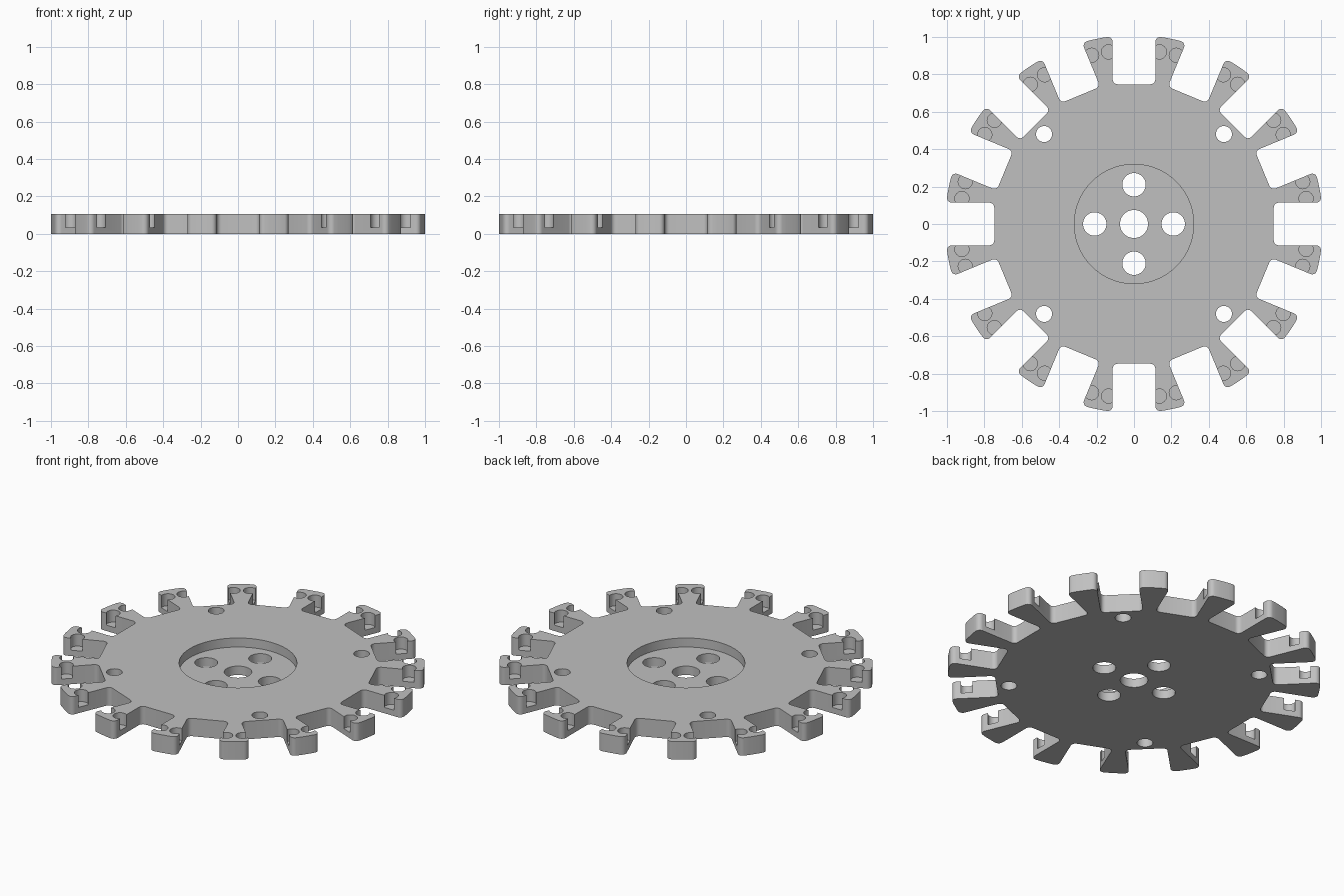
import bpy, bmesh, math
from mathutils import Vector, Matrix

if "Cube" in bpy.data.objects:
    bpy.data.objects.remove(bpy.data.objects["Cube"])

SLOTS = 16          # slots around the rim
HEIGHT = 0.107
R_OUT = 1.01        # tooth tip circle before corner rounding
R_FLOOR = 0.747     # slot floor distance
HALF = 0.114        # half slot width
FILLET = 0.026
POCKET_Z = 0.035
RECESS_Z = 0.053


def polar(radius, angle):
    return Vector((radius * math.cos(angle), radius * math.sin(angle)))


def rounded(prev, p, nxt, r, steps=6):
    """Replace corner p with a circular arc of radius r."""
    a, b = (prev - p).normalized(), (nxt - p).normalized()
    half = a.angle(b) / 2
    centre = p + (a + b).normalized() * (r / math.sin(half))
    t = r / math.tan(half)
    start, end = p + a * t - centre, p + b * t - centre
    sweep = start.angle_signed(end)
    return [centre + Matrix.Rotation(-sweep * i / steps, 2) @ start
            for i in range(steps + 1)]


def new_object(name, bm):
    bmesh.ops.recalc_face_normals(bm, faces=bm.faces[:])
    mesh = bpy.data.meshes.new(name)
    bm.to_mesh(mesh)
    bm.free()
    obj = bpy.data.objects.new(name, mesh)
    bpy.context.collection.objects.link(obj)
    return obj


def add_cylinder(bm, x, y, radius, z0, z1, sides):
    bmesh.ops.create_cone(bm, cap_ends=True, segments=sides, radius1=radius,
                          radius2=radius, depth=z1 - z0,
                          matrix=Matrix.Translation((x, y, (z0 + z1) / 2)))


# Wheel outline: parallel-sided slots with rounded floors and rounded tooth tips
step = math.tau / SLOTS
edge_angle = math.asin(HALF / R_OUT)
tip_u = R_OUT * math.cos(edge_angle)
corners = []
for i in range(SLOTS):
    rot = Matrix.Rotation(i * step, 2)
    for u, v in ((tip_u, -HALF), (R_FLOOR, -HALF), (R_FLOOR, HALF), (tip_u, HALF)):
        corners.append((rot @ Vector((u, v)), FILLET))
    for k in (1, 2):
        a = i * step + edge_angle + (step - 2 * edge_angle) * k / 3
        corners.append((polar(R_OUT, a), 0))

outline = []
for i, (p, r) in enumerate(corners):
    if r:
        outline += rounded(corners[i - 1][0], p, corners[(i + 1) % len(corners)][0], r)
    else:
        outline.append(p)

bm = bmesh.new()
base = bm.faces.new([bm.verts.new((p.x, p.y, 0)) for p in outline])
top = bmesh.ops.extrude_face_region(bm, geom=[base])
bmesh.ops.translate(bm, vec=(0, 0, HEIGHT),
                    verts=[v for v in top["geom"] if isinstance(v, bmesh.types.BMVert)])
wheel = new_object("slotted_wheel", bm)

# Round recess in the middle of the top
bm = bmesh.new()
add_cylinder(bm, 0, 0, 0.319, RECESS_Z, 0.3, 96)
recess = new_object("recess_cutter", bm)

# Through holes: hub, four around it, four near the rim
bm = bmesh.new()
add_cylinder(bm, 0, 0, 0.075, -0.1, 0.2, 48)
for i in range(4):
    p = polar(0.21, i * math.pi / 2)
    add_cylinder(bm, p.x, p.y, 0.0625, -0.1, 0.2, 40)
    p = polar(0.68, (i + 0.5) * math.pi / 2)
    add_cylinder(bm, p.x, p.y, 0.043, -0.1, 0.2, 32)
holes = new_object("hole_cutter", bm)

# Round pockets in both walls of every slot, open at the top
bm = bmesh.new()
for i in range(SLOTS):
    for side in (-1, 1):
        p = Matrix.Rotation(i * step, 2) @ Vector((0.92, side * (HALF + 0.022)))
        add_cylinder(bm, p.x, p.y, 0.038, POCKET_Z, 0.2, 32)
pockets = new_object("pocket_cutter", bm)

# Cut everything, then drop the cutters
for cutter in (recess, holes, pockets):
    cutter.hide_render = True
    mod = wheel.modifiers.new(cutter.name, 'BOOLEAN')
    mod.operation = 'DIFFERENCE'
    mod.solver = 'EXACT'
    mod.object = cutter
bpy.context.view_layer.update()
cut_mesh = bpy.data.meshes.new_from_object(
    wheel.evaluated_get(bpy.context.evaluated_depsgraph_get()))
wheel.modifiers.clear()
wheel.data = cut_mesh
for cutter in (recess, holes, pockets):
    bpy.data.objects.remove(cutter)

# Single grey finish
grey = bpy.data.materials.new("light_grey")
grey.diffuse_color = (0.53, 0.53, 0.53, 1)
grey.use_nodes = True
grey.node_tree.nodes["Principled BSDF"].inputs["Base Color"].default_value = grey.diffuse_color
wheel.data.materials.clear()
wheel.data.materials.append(grey)
for poly in wheel.data.polygons:
    poly.material_index = 0

bpy.ops.object.select_all(action='DESELECT')
wheel.select_set(True)
bpy.context.view_layer.objects.active = wheel
bpy.ops.object.shade_smooth_by_angle(angle=math.radians(30))
